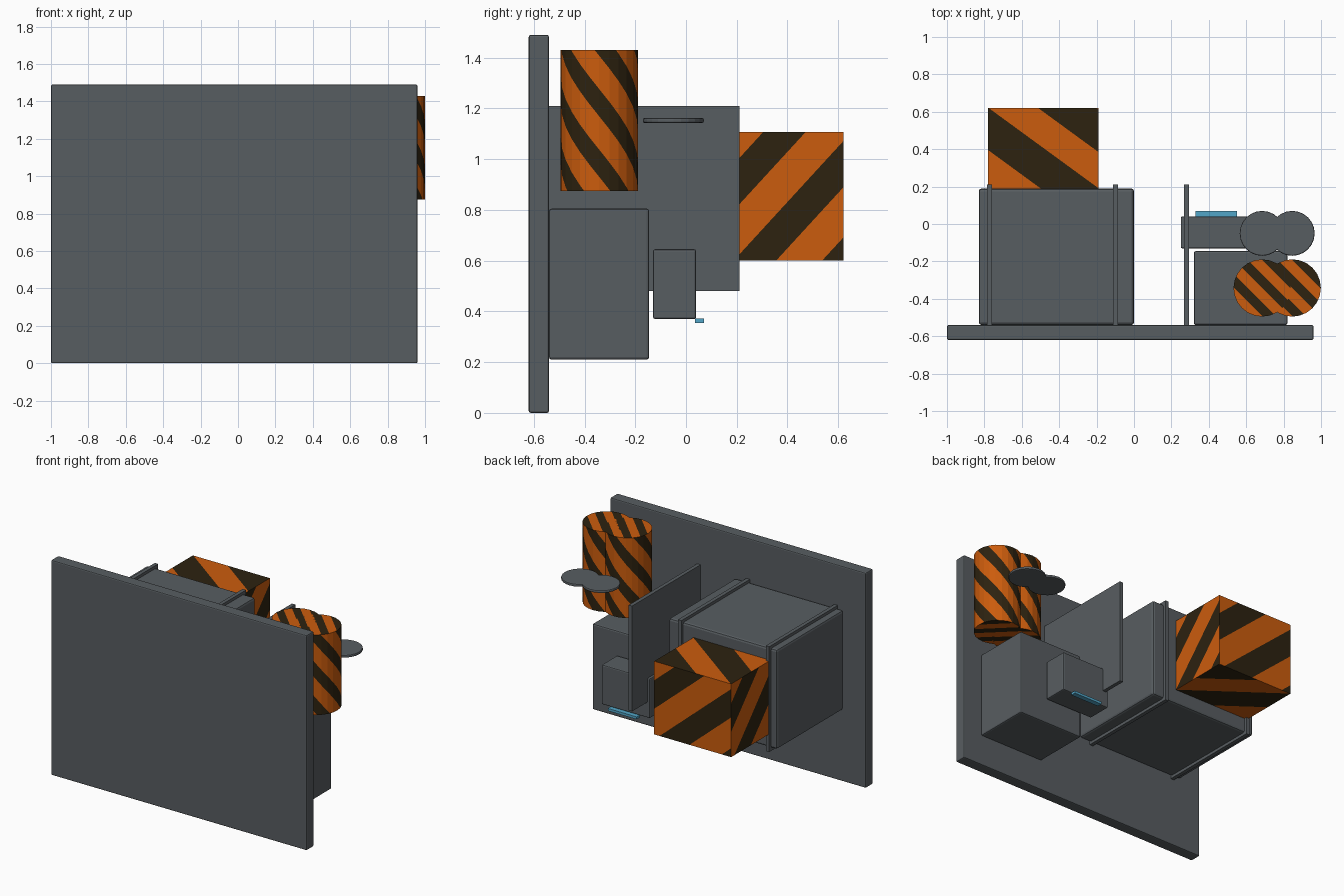
import bpy, bmesh, math
from mathutils import Vector, Matrix

if "Cube" in bpy.data.objects:
    bpy.data.objects.remove(bpy.data.objects["Cube"])


def material(name, rgb):
    m = bpy.data.materials.new(name)
    m.diffuse_color = (*rgb, 1)
    m.use_nodes = True
    m.node_tree.nodes["Principled BSDF"].inputs["Base Color"].default_value = m.diffuse_color
    return m


GREY = material("steel grey", (0.097, 0.11, 0.12))
ORANGE = material("hazard orange", (0.60, 0.107, 0.004))
DARK = material("hazard black", (0.026, 0.016, 0.005))
BLUE = material("light blue", (0.085, 0.38, 0.58))


def finish(bm, name, mats):
    me = bpy.data.meshes.new(name)
    bm.to_mesh(me)
    bm.free()
    ob = bpy.data.objects.new(name, me)
    for m in mats:
        me.materials.append(m)
    bpy.context.collection.objects.link(ob)
    return ob


def bevel(ob, width):
    if width:
        mod = ob.modifiers.new("edge", 'BEVEL')
        mod.width, mod.segments, mod.limit_method = width, 2, 'ANGLE'


def box_mesh(x, y, z):
    bm = bmesh.new()
    lo, hi = Vector((x[0], y[0], z[0])), Vector((x[1], y[1], z[1]))
    bmesh.ops.create_cube(bm, size=1, matrix=Matrix.Translation((lo + hi) / 2)
                          @ Matrix.Diagonal((*(hi - lo), 1)))
    return bm


def box(name, x, y, z, width=0.0, mat=GREY):
    bevel(finish(box_mesh(x, y, z), name, [mat]), width)


def cylinder_mesh(radius, z0, z1, sides=24):
    bm = bmesh.new()
    bmesh.ops.create_cone(bm, cap_ends=True, segments=sides, radius1=radius,
                          radius2=radius, depth=z1 - z0,
                          matrix=Matrix.Translation((0, 0, (z0 + z1) / 2)))
    return bm


def stripe(bm, normal, direction, start, period, duty=0.48):
    """Cut the faces looking along normal into stripes; dark ones get material 1."""
    n, d = Vector(normal), Vector(direction)

    def side():
        bm.normal_update()
        return [f for f in bm.faces if f.normal.dot(n) > 0.995]

    vals = [v.co.dot(d) for f in side() for v in f.verts]
    k = math.floor((min(vals) - start) / period)
    while start + k * period < max(vals):
        for cut in (start + k * period, start + (k + duty) * period):
            if min(vals) + 1e-4 < cut < max(vals) - 1e-4:
                faces = side()
                geom = faces + list({e for f in faces for e in f.edges}) \
                    + list({v for f in faces for v in f.verts})
                bmesh.ops.bisect_plane(bm, geom=geom, dist=1e-5,
                                       plane_co=d * (cut / d.length_squared), plane_no=d)
        k += 1
    for f in side():
        w = f.calc_center_median().dot(d)
        f.material_index = int(((w - start) / period) % 1 < duty)


# Mounting panel and grey housings
box("front_panel", (-1, 0.96), (-0.62, -0.54), (0, 1.49), 0.008)
box("large_housing", (-0.83, 0), (-0.54, 0.19), (0.50, 1.19), 0.015)
box("side_housing", (0.32, 0.82), (-0.54, -0.145), (0.21, 0.805), 0.01)
box("small_housing", (0.25, 0.62), (-0.13, 0.04), (0.37, 0.645), 0.008)
box("light_strip", (0.33, 0.55), (0.035, 0.07), (0.355, 0.372), 0, BLUE)

# Upright plates
for i, x in enumerate((-0.772, -0.098, 0.28)):
    box(f"upright_plate_{i + 1}", (x - 0.013, x + 0.013), (-0.54, 0.21), (0.48, 1.21))

# Striped block at the back, each side with its own diagonal stripes
bm = box_mesh((-0.78, -0.19), (0.18, 0.62), (0.60, 1.107))
stripe(bm, (1, 0, 0), (0, -1.09, 1), 0.593, 0.38)
stripe(bm, (-1, 0, 0), (0, 1.09, 1), 1.45, 0.41)
stripe(bm, (0, 1, 0), (0.86, 0, 1), 0.614, 0.41)
stripe(bm, (0, 0, 1), (0.73, 1, 0), -0.174, 0.42, 0.54)
stripe(bm, (0, 0, -1), (0.73, 1, 0), -0.174, 0.42, 0.54)
finish(bm, "striped_block", [ORANGE, DARK])

# Paired striped canisters and the paired discs behind them
SIDES, R, N = 24, 0.153, 5
RISE = 0.19                       # stripe drop per radian
for i, x in enumerate((0.685, 0.846)):
    bm = cylinder_mesh(R, 0.875, 1.43, SIDES)
    bm.normal_update()
    slope = RISE * (2 * math.pi / SIDES) / (2 * R * math.sin(math.pi / SIDES))
    for n in [f.normal.copy() for f in bm.faces if abs(f.normal.z) < 0.5]:
        angle = math.atan2(n.y, n.x)
        tangent = Vector((-n.y, n.x, 0)) * slope
        stripe(bm, n, tangent + Vector((0, 0, 1)), 0.93 - RISE * angle,
               RISE * 2 * math.pi / N, 0.45)
    for s in (1, -1):
        stripe(bm, (0, 0, s), (1, 1, 0), 0.0, 0.15)
    bmesh.ops.translate(bm, verts=bm.verts, vec=(x, -0.342, 0))
    finish(bm, f"striped_canister_{i + 1}", [ORANGE, DARK])

    bm = cylinder_mesh(0.12, 1.143, 1.162, SIDES)
    bmesh.ops.translate(bm, verts=bm.verts, vec=(x, -0.05, 0))
    bevel(finish(bm, f"disc_{i + 1}", [GREY]), 0.006)
